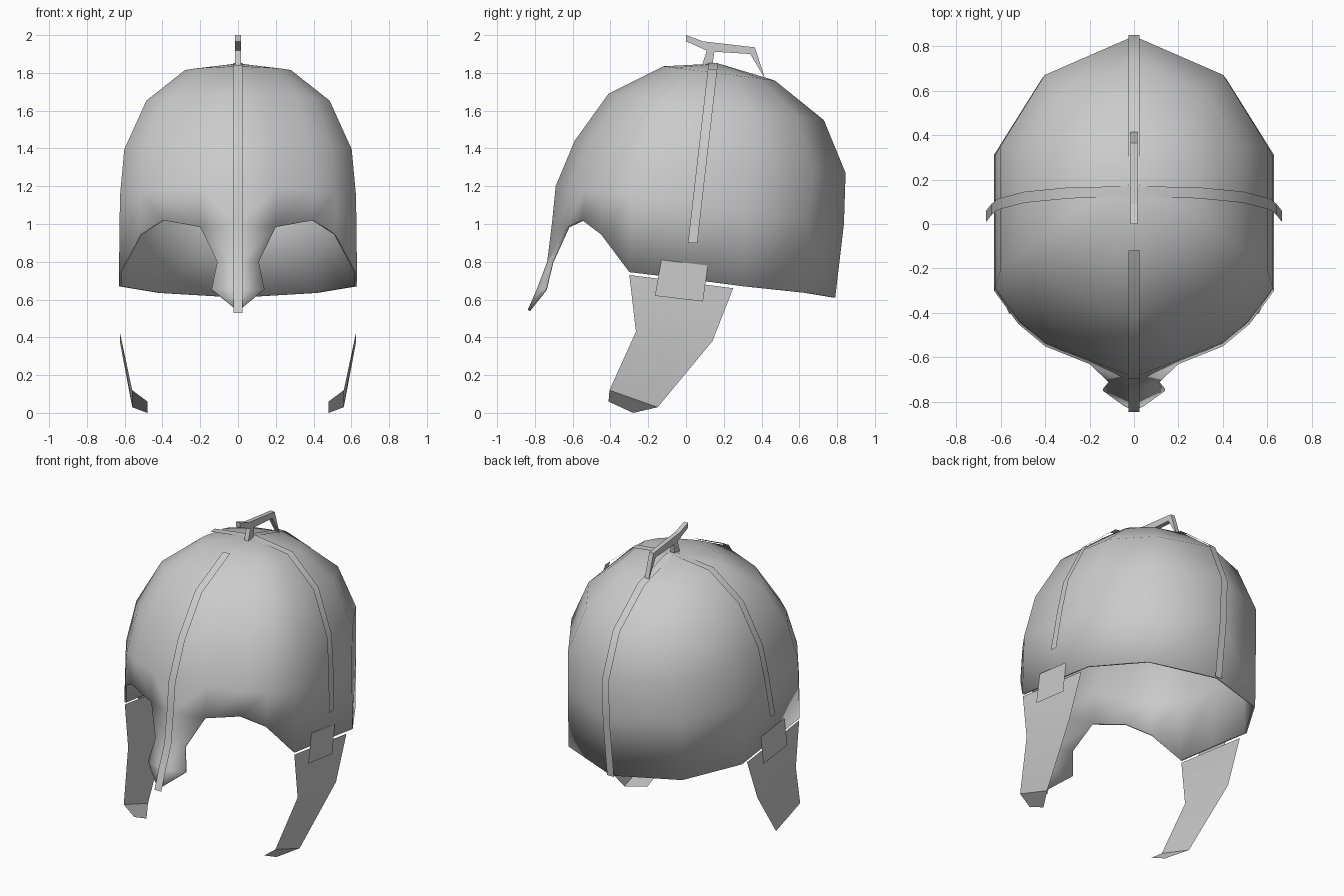
import bpy

if "Cube" in bpy.data.objects:
    bpy.data.objects.remove(bpy.data.objects["Cube"])


def make(name, verts, faces, mirror=False, thick=0, angle=None):
    me = bpy.data.meshes.new(name)
    me.from_pydata(verts, [], faces)
    ob = bpy.data.objects.new(name, me)
    bpy.context.collection.objects.link(ob)
    if angle:
        bpy.ops.object.select_all(action='DESELECT')
        bpy.context.view_layer.objects.active = ob
        ob.select_set(True)
        bpy.ops.object.shade_smooth_by_angle(angle=angle)
    if mirror:
        m = ob.modifiers.new("Mirror", 'MIRROR')
        m.use_clip = True
        m.merge_threshold = 0.0005
    if thick:
        s = ob.modifiers.new("Thickness", 'SOLIDIFY')
        s.thickness = thick
        s.offset = -1
    return ob


def ribbon(name, left, right):
    # strip of quads between two equal rows of points
    n = len(left)
    faces = [(i, i + n, i + n + 1, i + 1) for i in range(n - 1)]
    return make(name, left + right, faces, angle=0.9)


# half outline of the bowl, front centre round to back centre
outline = [(0, -.71), (.2, -.63), (.4, -.55), (.52, -.45), (.63, -.30),
           (.63, 0), (.63, .31), (.42, .66), (0, .85)]
# tilted rings: half width, front y, front z, back y, back z
rings = [(.28, -.12, 1.835, .47, 1.76), (.485, -.41, 1.69, .73, 1.55),
         (.602, -.59, 1.44, .845, 1.27), (.625, -.69, 1.20, .836, 1.0)]
rim_z = [1.0, .985, 1.02, .945, .745, .71, .67, .635, .61]

# bowl with eye openings and nose guard
verts = [(0, .17, 1.85)]
for a, fy, fz, by, bz in rings:
    for x, y in outline:
        t = (y + .71) / 1.56
        verts.append((x * a / .63, fy + t * (by - fy), fz + t * (bz - fz)))
for (x, y), z in zip(outline, rim_z):
    verts.append((x, min(y, .79) if y > .7 else y * (.97 if y > .5 else 1), z))
n = len(outline)
faces = [(0, 1 + i, 2 + i) for i in range(n - 1)]
for r in range(len(rings)):
    for i in range(n - 1):
        u, l = 1 + r * n + i, 1 + (r + 1) * n + i
        faces.append((l, l + 1, u + 1, u))
upper = (1 + 4 * n, 2 + 4 * n)
nose = [((0, -.735, .80), (.11, -.715, .80)),
        ((0, -.79, .655), (.14, -.75, .655)),
        ((0, -.838, .545), (.04, -.822, .575))]
for c, s in nose:
    k = len(verts)
    verts += [c, s]
    faces.append((k, k + 1, upper[1], upper[0]))
    upper = (k, k + 1)
make("helmet_bowl", verts, faces, mirror=True, thick=.014, angle=0.9)

# central ridge bands, front and back
front = [(-.845, .53), (-.80, .655), (-.741, .80), (-.716, 1.0), (-.696, 1.2),
         (-.597, 1.445), (-.415, 1.697), (-.12, 1.842)]
back = [(.17, 1.853), (.472, 1.767), (.735, 1.555), (.85, 1.27), (.842, 1.0), (.796, .61)]
for name, prof in (("front_band", front), ("back_band", back)):
    ribbon(name, [(-.025, y, z) for y, z in prof], [(.025, y, z) for y, z in prof])

# band running over the crown from side to side
side = [(.665, .90), (.64, 1.17), (.612, 1.37), (.492, 1.643), (.285, 1.818)]
arc = [(-x, z) for x, z in side] + [(0, 1.853)] + [(x, z) for x, z in side[::-1]]
ribbon("cross_band", *[[(x, w + .035 + (z - .9) * .115, z) for x, z in arc]
                       for w in (-.025, .025)])

# plume holder on the crown
prof = [(0, 2.0), (.09, 1.967), (.365, 1.935), (.418, 1.77), (.34, 1.90),
        (.15, 1.912), (.14, 1.84), (.085, 1.84), (.11, 1.918), (0, 1.967)]
m = len(prof)
make("plume_holder", [(x, y, z) for x in (-.015, .015) for y, z in prof],
     [tuple(range(m)), tuple(range(2 * m - 1, m - 1, -1))] +
     [(i, i + m, (i + 1) % m + m, (i + 1) % m) for i in range(m)])

# cheek guards with inward curled tips
make("cheek_guards",
     [(.626, -.30, .73), (.626, .25, .66), (.626, .14, .38), (.626, -.265, .43),
      (.56, -.15, .03), (.56, -.405, .12), (.48, -.28, 0), (.48, -.41, .06)],
     [(0, 3, 2, 1), (3, 5, 4, 2), (5, 7, 6, 4)], mirror=True, angle=0.6)

# hinge plates joining cheek guards to the bowl
make("hinge_plates",
     [(.634, -.13, .81), (.634, -.165, .62), (.634, .09, .59), (.634, .115, .78)],
     [(0, 1, 2, 3)], mirror=True)
